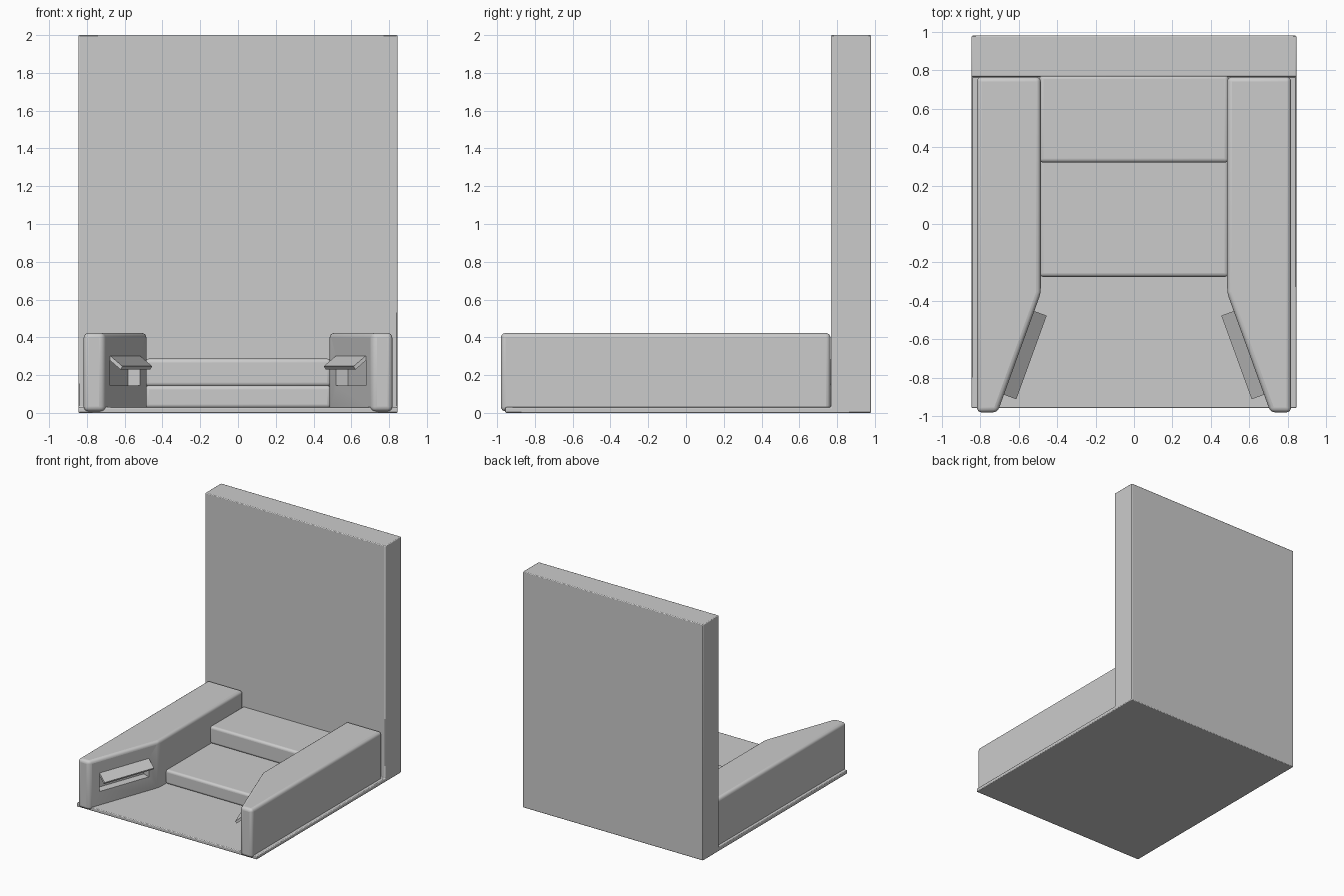
import bpy, bmesh
from mathutils import Vector

if "Cube" in bpy.data.objects:
    bpy.data.objects.remove(bpy.data.objects["Cube"])


def prism(name, points, extrude):
    """Closed solid: a planar outline swept along a vector."""
    bm = bmesh.new()
    face = bm.faces.new([bm.verts.new(p) for p in points])
    swept = bmesh.ops.extrude_face_region(bm, geom=[face])["geom"]
    moved = [g for g in swept if isinstance(g, bmesh.types.BMVert)]
    bmesh.ops.translate(bm, verts=moved, vec=extrude)
    bmesh.ops.recalc_face_normals(bm, faces=bm.faces)
    mesh = bpy.data.meshes.new(name)
    bm.to_mesh(mesh)
    bm.free()
    obj = bpy.data.objects.new(name, mesh)
    bpy.context.collection.objects.link(obj)
    return obj


def bevel(obj, width, segments):
    mod = obj.modifiers.new("Bevel", 'BEVEL')
    mod.width, mod.segments = width, segments
    mod.limit_method = 'ANGLE'
    mod.angle_limit = 0.25


def mirror(obj):
    obj.modifiers.new("Mirror", 'MIRROR').use_axis[0] = True


def smooth(obj):
    bpy.ops.object.select_all(action='DESELECT')
    obj.select_set(True)
    bpy.context.view_layer.objects.active = obj
    bpy.ops.object.shade_smooth_by_angle(angle=0.6)


# Floor slab and back wall as one L-shaped profile
profile = [(-0.957, 0), (0.98, 0), (0.98, 2), (0.767, 2), (0.767, 0.03), (-0.957, 0.03)]
shell = prism("floor_and_back_wall", [(-0.845, y, z) for y, z in profile], (1.69, 0, 0))
bevel(shell, 0.006, 2)
smooth(shell)

# Two stacked steps between the side blocks
for name, front, z0, z1 in (("lower_step", -0.275, 0.025, 0.145),
                            ("upper_step", 0.32, 0.14, 0.287)):
    outline = [(-0.492, front, z0), (0.492, front, z0), (0.492, 0.775, z0), (-0.492, 0.775, z0)]
    step = prism(name, outline, (0, 0, z1 - z0))
    bevel(step, 0.02, 4)
    smooth(step)

# Side blocks with tapered fronts
plan = [(0.485, 0.765), (0.485, -0.36), (0.71, -0.98), (0.817, -0.98), (0.817, 0.765)]
block = prism("side_block", [(x, y, 0.008) for x, y in plan], (0, 0, 0.415))
bevel(block, 0.025, 4)

# Slot recessed into each slanted face
a, b = Vector((0.519, -0.453, 0)), Vector((0.677, -0.888, 0))
along = b - a
out = Vector((along.y, -along.x, 0)).normalized()
up = Vector((0, 0, 1))


def section(points):
    return [a + out * d + up * z for d, z in points]


slot = prism("slot_cutter", section([(0.05, 0.145), (-0.068, 0.145), (-0.068, 0.30), (0.05, 0.30)]), along)
slot.hide_render = True
slot.hide_viewport = True
cut = block.modifiers.new("Slot", 'BOOLEAN')
cut.operation, cut.object, cut.solver = 'DIFFERENCE', slot, 'EXACT'
mirror(block)
smooth(block)

# Sloping flap over each slot
flap = prism("slot_flap", section([(-0.002, 0.304), (0.069, 0.247), (0.058, 0.23), (-0.012, 0.287)]), along)
mirror(flap)
